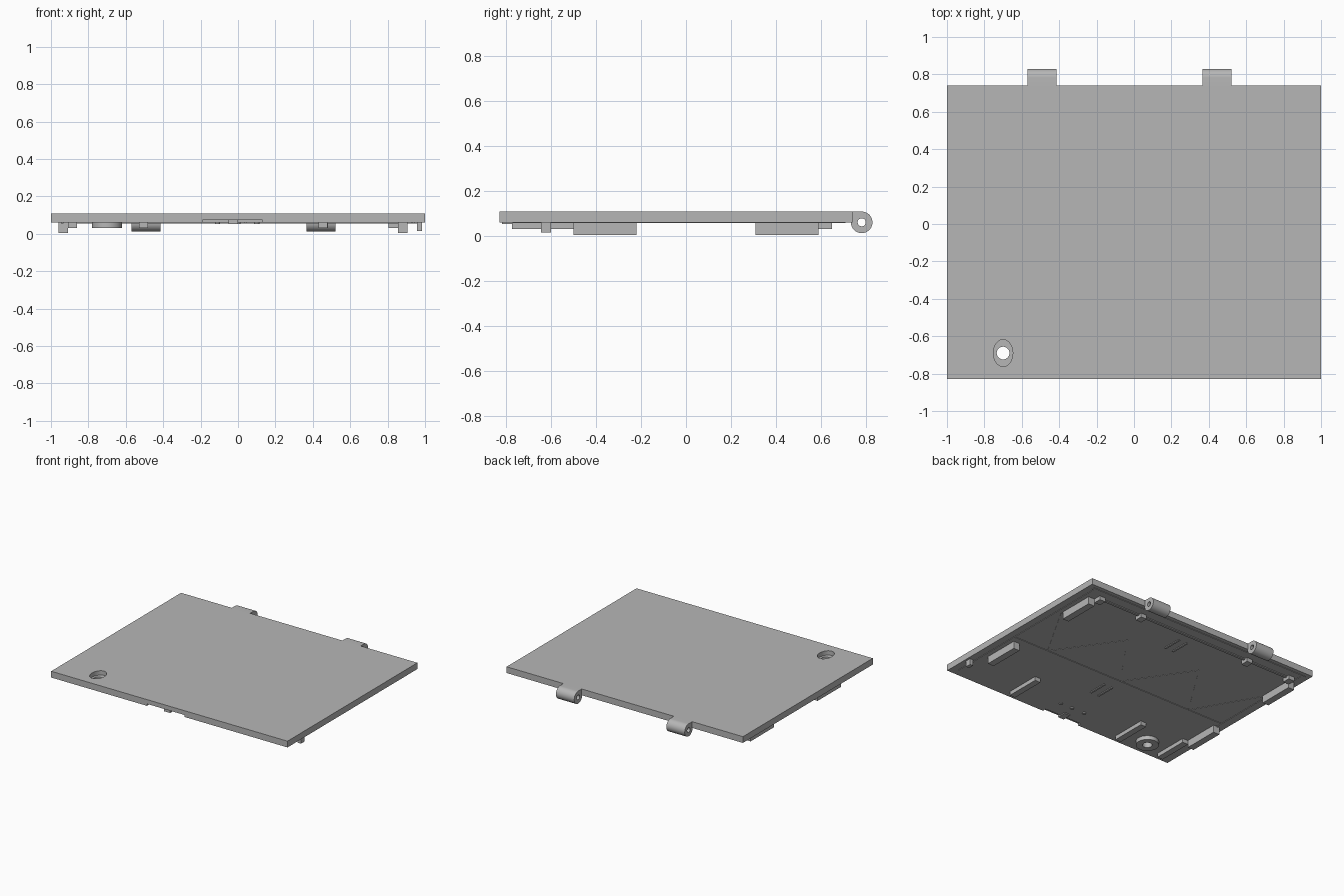
import bpy, bmesh, math
from mathutils import Matrix, Vector

cube = bpy.data.objects.get("Cube")
if cube:
    bpy.data.objects.remove(cube, do_unlink=True)

grey = bpy.data.materials.new("light_grey_plastic")
grey.use_nodes = True
COLOUR = (0.47, 0.47, 0.47, 1)
grey.diffuse_color = COLOUR
grey.node_tree.nodes["Principled BSDF"].inputs["Base Color"].default_value = COLOUR

UNDER = 0.06   # underside height of the panel
TOP = 0.108


def finish(name, bm, smooth=False):
    mesh = bpy.data.meshes.new(name)
    bmesh.ops.recalc_face_normals(bm, faces=bm.faces[:])
    bm.to_mesh(mesh)
    bm.free()
    mesh.materials.append(grey)
    obj = bpy.data.objects.new(name, mesh)
    bpy.context.collection.objects.link(obj)
    if smooth:
        shade(obj)
    return obj


def shade(obj):
    bpy.ops.object.select_all(action='DESELECT')
    obj.select_set(True)
    bpy.context.view_layer.objects.active = obj
    bpy.ops.object.shade_smooth_by_angle(angle=math.radians(30))


def box(name, x0, x1, y0, y1, z0, z1=UNDER + 0.002):
    bm = bmesh.new()
    bmesh.ops.create_cube(bm, size=1)
    bmesh.ops.scale(bm, vec=(x1 - x0, y1 - y0, z1 - z0), verts=bm.verts)
    bmesh.ops.translate(bm, vec=((x0 + x1) / 2, (y0 + y1) / 2, (z0 + z1) / 2), verts=bm.verts)
    return finish(name, bm)


def cylinder(name, x, y, z0, z1, rx, ry=None, sides=48):
    bm = bmesh.new()
    bmesh.ops.create_cone(bm, cap_ends=True, segments=sides, radius1=1, radius2=1, depth=1)
    bmesh.ops.scale(bm, vec=(rx, ry or rx, z1 - z0), verts=bm.verts)
    bmesh.ops.translate(bm, vec=(x, y, (z0 + z1) / 2), verts=bm.verts)
    return finish(name, bm, True)


def cut(target, *cutters):
    for c in cutters:
        mod = target.modifiers.new("cut", 'BOOLEAN')
        mod.operation = 'DIFFERENCE'
        mod.solver = 'EXACT'
        mod.object = c
        bpy.context.view_layer.objects.active = target
        bpy.ops.object.modifier_apply(modifier=mod.name)
    shade(target)


def strip(name, a, b, width=0.008, drop=0.004):
    """Shallow rib between two points on the underside."""
    a, b = Vector(a), Vector(b)
    d = b - a
    bm = bmesh.new()
    bmesh.ops.create_cube(bm, size=1)
    bmesh.ops.scale(bm, vec=(d.length, width, drop * 2), verts=bm.verts)
    bmesh.ops.rotate(bm, cent=(0, 0, 0), verts=bm.verts,
                     matrix=Matrix.Rotation(math.atan2(d.y, d.x), 3, 'Z'))
    mid = (a + b) / 2
    bmesh.ops.translate(bm, vec=(mid.x, mid.y, UNDER), verts=bm.verts)
    return finish(name, bm)


# Panel with screw recess and front latch notch
HX, HY = -0.7, -0.69
panel = box("panel", -1, 1, -0.83, 0.74, UNDER, TOP)
boss = cylinder("screw_boss", HX, HY, 0.03, UNDER + 0.002, 0.08)
recess = cylinder("recess_cutter", HX, HY, 0.075, 0.2, 0.052, 0.072)
hole = cylinder("hole_cutter", HX, HY, -0.1, 0.2, 0.034)
notch = box("notch_cutter", -0.19, 0.13, -0.9, -0.8, 0.0, 0.075)
cut(panel, recess, hole, notch)
cut(boss, hole)
for helper in (recess, hole, notch):
    bpy.data.objects.remove(helper, do_unlink=True)

# Hinge knuckles: rounded profile with a pin hole, extruded along x
CY, CZ, R = 0.782, 0.06, 0.048


def hinge(name, x0, x1):
    n = 32
    angles = [math.pi / 2 - math.pi * 1.5 * i / n for i in range(n + 1)]
    outline = [(CY + R * math.cos(t), CZ + R * math.sin(t)) for t in angles]
    outline.append((CY - R, CZ + R))
    bm = bmesh.new()
    face = bm.faces.new([bm.verts.new((x0, y, z)) for y, z in outline])
    ext = bmesh.ops.extrude_face_region(bm, geom=[face])
    verts = [v for v in ext["geom"] if isinstance(v, bmesh.types.BMVert)]
    bmesh.ops.translate(bm, vec=(x1 - x0, 0, 0), verts=verts)
    knuckle = finish(name, bm)
    bm = bmesh.new()
    bmesh.ops.create_cone(bm, cap_ends=True, segments=32, radius1=0.018, radius2=0.018, depth=1,
                          matrix=Matrix.Translation(((x0 + x1) / 2, CY, CZ))
                          @ Matrix.Rotation(math.pi / 2, 4, 'Y'))
    pin = finish("pin_cutter", bm)
    cut(knuckle, pin)
    bpy.data.objects.remove(pin, do_unlink=True)


hinge("right_hinge", -0.57, -0.415)
hinge("left_hinge", 0.365, 0.52)

# Side walls and low front ribs
for side, x in (("right", -0.96), ("left", 0.855)):
    box(side + "_front_wall", x, x + 0.052, -0.5, -0.22, 0.004)
    box(side + "_back_wall", x, x + 0.052, 0.31, 0.59, 0.004)
for label, x in (("right_outer", -0.91), ("right_inner", -0.53), ("left_inner", 0.43)):
    box(label + "_front_rib", x, x + 0.048, -0.775, -0.5, 0.03)

# Back locating blocks
for label, x in (("right_outer", -0.91), ("right_inner", -0.53),
                 ("left_inner", 0.43), ("left_outer", 0.805)):
    box(label + "_back_block", x, x + 0.05, 0.59, 0.65, 0.03)

# Side clip and front latch nubs
box("left_clip", 0.957, 0.985, -0.645, -0.6, 0.014)
for i, x in enumerate((-0.11, 0, 0.1)):
    cylinder(f"nub_{i}", x, -0.67, 0.053, UNDER + 0.002, 0.014, sides=20)
box("latch_post", -0.05, 0.0, -0.82, -0.75, 0.052, 0.08)

# Shallow perimeter and cross ribs
strip("back_edge_rib", (-0.96, 0.7), (0.96, 0.7), 0.02)
strip("back_inner_rib", (-0.86, 0.62), (0.81, 0.62), 0.02, 0.006)
for s in (-1, 1):
    strip("side_edge_rib", (0.94 * s, -0.77), (0.94 * s, 0.7), 0.012)
strip("cross_rib", (-0.93, -0.17), (0.93, -0.17))

# Zigzag stiffening ribs
xs = (-0.91, -0.64, -0.34, -0.02, 0.31, 0.64, 0.91)
zig = [(x, -0.17 if i % 2 else 0.3) for i, x in enumerate(xs)]
for a, b in zip(zig, zig[1:]):
    strip("zigzag_rib", a, b, 0.005, 0.002)

# Short ejector marks
for y in (0.46, -0.345):
    for x in (-0.03, 0.04):
        strip("short_rib", (x, y - 0.075), (x, y + 0.075), 0.015, 0.006)
